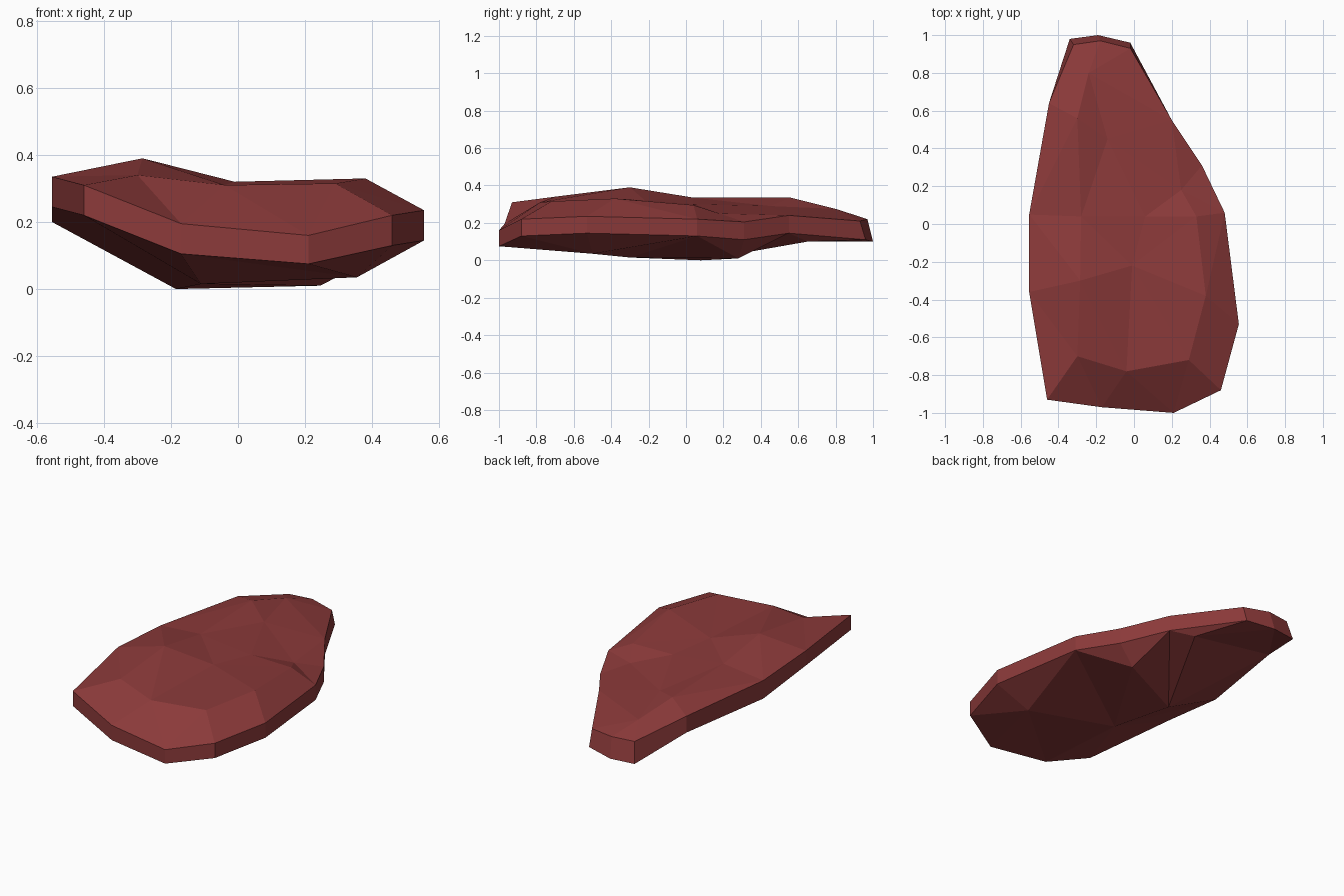
import bpy
import bmesh
from mathutils import Vector
from mathutils.geometry import delaunay_2d_cdt

cube = bpy.data.objects.get("Cube")
if cube:
    bpy.data.objects.remove(cube, do_unlink=True)

# Rim of the slab, counter-clockwise: x, y, upper height, lower height
RIM = [
    (-.46, -.93, .31, .22), (-.17, -.97, .195, .105), (.21, -1, .16, .075),
    (.46, -.88, .22, .13), (.555, -.53, .235, .145), (.48, .06, .22, .13),
    (.36, .31, .205, .11), (.2, .55, .24, .145), (-.02, .96, .21, .11),
    (-.19, 1, .22, .1), (-.34, .98, .22, .1), (-.45, .64, .29, .19),
    (-.555, .05, .31, .2), (-.555, -.36, .335, .245),
]
# Raised and sunken points of the upper surface
CROWN = [
    (-.3, -.7, .34), (-.04, -.78, .31), (.29, -.72, .315), (.38, -.38, .33),
    (.33, .04, .295), (-.285, -.3, .39), (-.01, -.22, .32), (-.28, .04, .335),
    (.06, .04, .3), (-.3, .56, .335), (-.14, .45, .29), (.25, .18, .25),
    (-.24, .8, .275),
]
# Points of the belly the slab rests on
BELLY = [
    (-.185, .08, 0), (.245, .28, .01), (.355, -.5, .035),
    (-.11, -.3, .015), (.1, .65, .1),
]


def make_material(name, colour):
    mat = bpy.data.materials.new(name)
    mat.use_nodes = True
    mat.diffuse_color = colour
    shader = next(n for n in mat.node_tree.nodes if n.type == "BSDF_PRINCIPLED")
    shader.inputs["Base Color"].default_value = colour
    return mat


def add_sheet(bm, border, inner):
    """Triangulate a faceted sheet inside the border loop; return its border verts."""
    points = [Vector(p) for p in border + inner]
    count = len(border)
    edges = [(i, (i + 1) % count) for i in range(count)]
    flat = [p.to_2d() for p in points]
    triangles = delaunay_2d_cdt(flat, edges, [], 1, 1e-5)[2]
    verts = [bm.verts.new(p) for p in points]
    for tri in triangles:
        bm.faces.new([verts[i] for i in tri])
    return verts[:count]


# The upper rim is drawn in a little at the back end
upper_rim = [(x * .94 if y > .9 else x, y - .03 if y > .9 else y, top)
             for x, y, top, low in RIM]
lower_rim = [(x, y, low) for x, y, top, low in RIM]

bm = bmesh.new()
upper = add_sheet(bm, upper_rim, CROWN)
lower = add_sheet(bm, lower_rim, BELLY)

# Side band joining the upper and lower sheets
for i in range(len(RIM)):
    j = (i + 1) % len(RIM)
    bm.faces.new((lower[i], lower[j], upper[j], upper[i]))
bmesh.ops.recalc_face_normals(bm, faces=bm.faces[:])

mesh = bpy.data.meshes.new("stone_slab")
bm.to_mesh(mesh)
bm.free()
mesh.materials.append(make_material("dark_red", (.26, .042, .042, 1)))
slab = bpy.data.objects.new("stone_slab", mesh)
bpy.context.collection.objects.link(slab)
